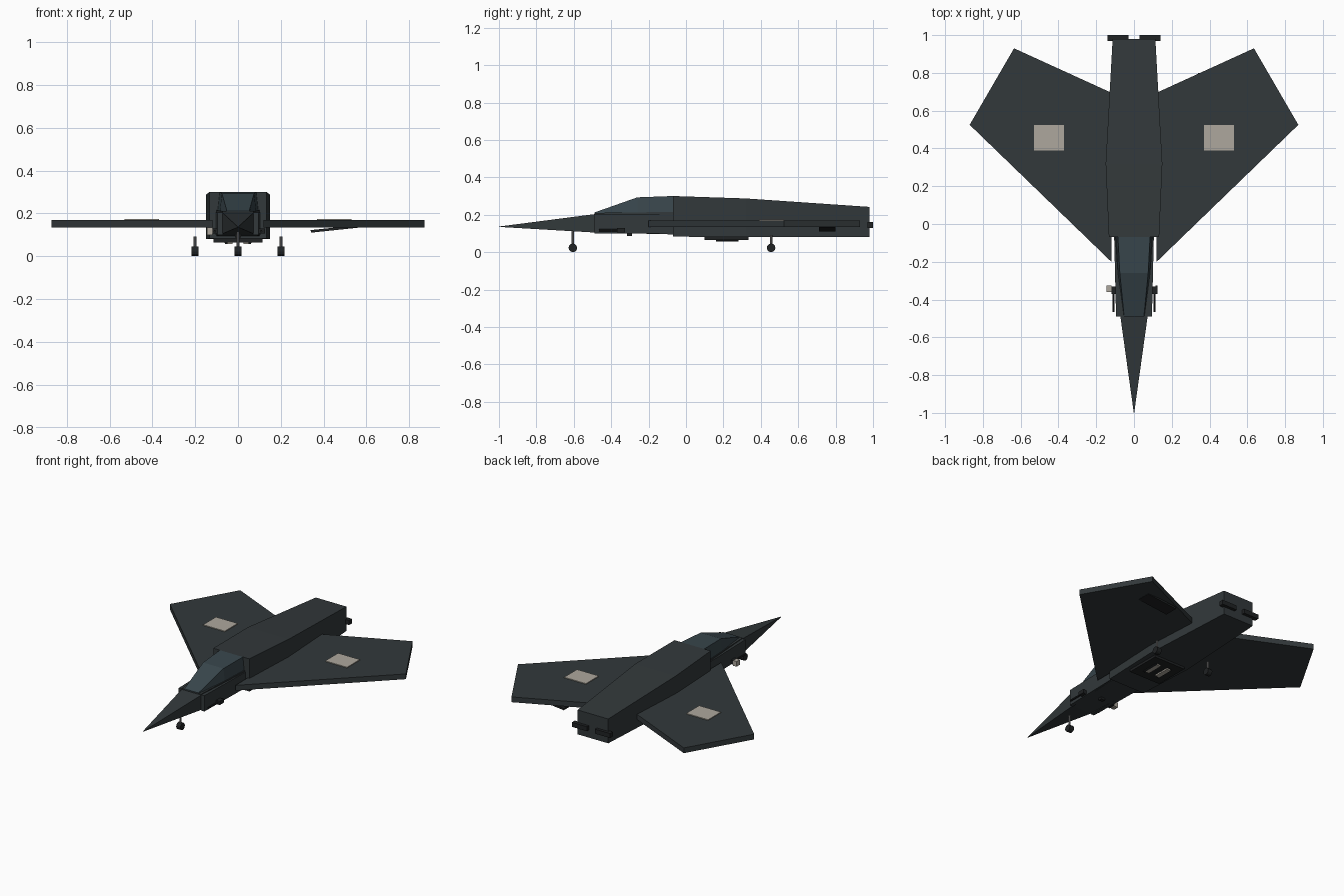
import bpy, bmesh
from math import radians

if "Cube" in bpy.data.objects:
    bpy.data.objects.remove(bpy.data.objects["Cube"])

def mat(name, r, g, b):
    m = bpy.data.materials.new(name)
    m.diffuse_color = (r, g, b, 1)
    m.use_nodes = True
    m.node_tree.nodes["Principled BSDF"].inputs["Base Color"].default_value = m.diffuse_color
    return m

HULL = mat("dark_hull", 0.032, 0.04, 0.043)
GLASS = mat("tinted_glass", 0.04, 0.062, 0.073)
BLACK = mat("black", 0.014, 0.016, 0.017)
PALE = mat("pale_panel", 0.42, 0.39, 0.34)
METAL = mat("metal", 0.2, 0.2, 0.2)

def finish(name, bm, m):
    bmesh.ops.recalc_face_normals(bm, faces=bm.faces)
    me = bpy.data.meshes.new(name)
    bm.to_mesh(me)
    bm.free()
    ob = bpy.data.objects.new(name, me)
    bpy.context.collection.objects.link(ob)
    me.materials.append(m)
    return ob

def loft(name, stations, m):
    """Stations: y, bottom half width, top half width, bottom z, top z."""
    bm = bmesh.new()
    rings = [[bm.verts.new(p) for p in ((-b, y, z0), (b, y, z0), (t, y, z1), (-t, y, z1))]
             for y, b, t, z0, z1 in stations]
    for r, s in zip(rings, rings[1:]):
        for i in range(4):
            j = (i + 1) % 4
            bm.faces.new((r[i], r[j], s[j], s[i]))
    bm.faces.new(rings[0])
    bm.faces.new(rings[-1])
    bmesh.ops.remove_doubles(bm, verts=bm.verts, dist=1e-5)
    return finish(name, bm, m)

def plate(name, pts, z0, z1, m):
    bm = bmesh.new()
    f = bm.faces.new([bm.verts.new((x, y, z0)) for x, y in pts])
    up = bmesh.ops.extrude_face_region(bm, geom=[f])["geom"]
    bmesh.ops.translate(bm, vec=(0, 0, z1 - z0),
                        verts=[v for v in up if isinstance(v, bmesh.types.BMVert)])
    if f.is_valid is False or len([g for g in bm.faces if len(g.verts) == len(pts)]) < 2:
        bm.faces.new([v for v in bm.verts if abs(v.co.z - z0) < 1e-6])
    return finish(name, bm, m)

def box(name, x, y, z, m):
    return plate(name, [(x[0], y[0]), (x[1], y[0]), (x[1], y[1]), (x[0], y[1])], z[0], z[1], m)

def rod(name, loc, r, length, axis, m, n=12):
    rot = {"x": (0, radians(90), 0), "y": (radians(90), 0, 0), "z": (0, 0, 0)}[axis]
    bpy.ops.mesh.primitive_cylinder_add(vertices=n, radius=r, depth=length, location=loc, rotation=rot)
    ob = bpy.context.object
    ob.name = name
    ob.data.materials.append(m)

# Body sections from nose to tail
loft("nose_cone", [(-1.0, 0.001, 0.001, 0.135, 0.137), (-0.49, 0.072, 0.072, 0.105, 0.203)], HULL)
loft("cockpit_hull", [(-0.49, 0.072, 0.072, 0.105, 0.21), (-0.07, 0.1, 0.1, 0.095, 0.215)], HULL)
loft("rear_fuselage", [(-0.07, 0.133, 0.133, 0.083, 0.30), (0.32, 0.15, 0.15, 0.08, 0.287),
                       (0.98, 0.113, 0.113, 0.08, 0.242)], HULL)
# Canopy with sloping windscreen
loft("canopy", [(-0.49, 0.055, 0.052, 0.207, 0.212), (-0.26, 0.085, 0.075, 0.21, 0.293),
                (-0.07, 0.095, 0.085, 0.21, 0.30)], GLASS)

for s, side in ((1, "left"), (-1, "right")):
    def mx(a, b):
        return tuple(sorted((s * a, s * b)))
    # Wings and top panels
    plate(side + "_wing", [(s * x, y) for x, y in ((0.12, -0.20), (0.87, 0.525), (0.635, 0.93), (0.12, 0.695))],
          0.135, 0.17, HULL)
    box(side + "_wing_panel", mx(0.37, 0.53), (0.39, 0.525), (0.165, 0.175), PALE)
    # Cheek strips beside the cockpit
    loft_strip = [(s * 0.07, -0.49), (s * 0.095, -0.49), (s * 0.105, -0.07), (s * 0.08, -0.07)]
    plate(side + "_cheek", loft_strip, 0.10, 0.205, HULL)
    # Cannons on the cheeks
    box(side + "_cannon_mount", mx(0.08, 0.12), (-0.37, -0.33), (0.105, 0.13), BLACK)
    rod(side + "_cannon_barrel", (s * 0.108, -0.41, 0.117), 0.006, 0.11, "y", BLACK, 8)
    # Tail nozzles
    box(side + "_nozzle", mx(0.03, 0.14), (0.97, 1.0), (0.13, 0.16), BLACK)
    # Belly bay strips and hooks
    box(side + "_bay_strip", mx(0.025, 0.055), (0.17, 0.28), (0.056, 0.07), PALE)
    rod(side + "_bay_hook", (s * 0.055, 0.22, 0.063), 0.007, 0.12, "y", BLACK, 8)

box("bay_plate", (-0.115, 0.115), (0.10, 0.335), (0.065, 0.085), BLACK)
box("right_sensor", (-0.145, -0.12), (-0.36, -0.325), (0.10, 0.135), PALE)
box("left_sensor", (0.115, 0.125), (-0.37, -0.325), (0.105, 0.13), BLACK)
box("chin_sensor", (-0.015, 0.015), (-0.315, -0.29), (0.087, 0.105), BLACK)

# Lowered flap under the left wing
flap = box("left_wing_flap", (0, 0.22), (0.71, 0.80), (-0.006, 0.006), BLACK)
flap.location = (0.34, 0.0, 0.116)
flap.rotation_euler = (0, radians(-6), 0)

# Landing gear
for name, x, y, top in (("front", 0, -0.605, 0.12), ("left", 0.2, 0.455, 0.092), ("right", -0.2, 0.455, 0.092)):
    rod(name + "_wheel", (x, y, 0.023), 0.023, 0.032, "x", BLACK)
    rod(name + "_strut", (x, y, (0.03 + top) / 2), 0.007, top - 0.03, "z", METAL, 8)
